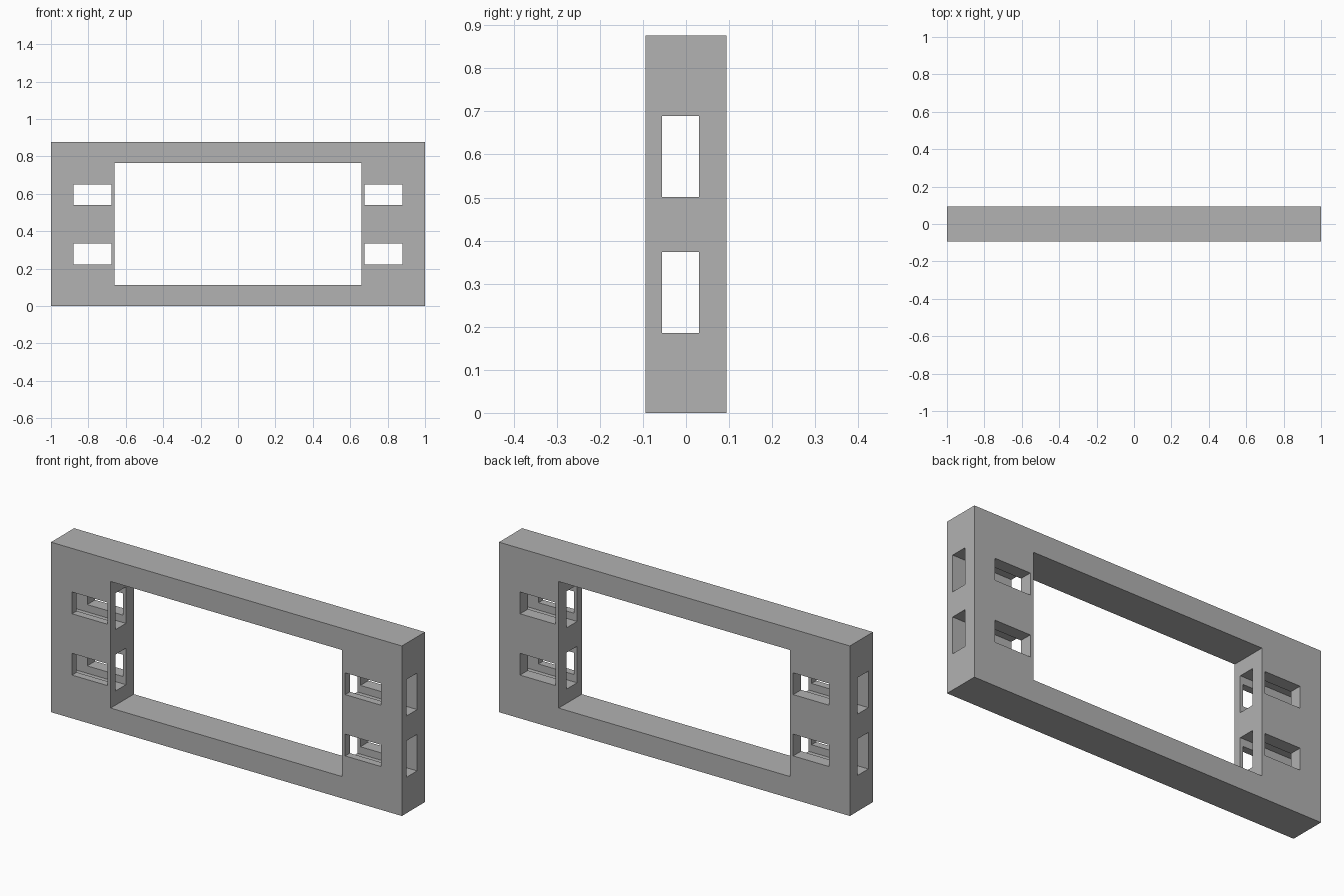
import bpy
from mathutils import Vector

old = bpy.data.objects.get("Cube")
if old:
    bpy.data.objects.remove(old, do_unlink=True)

grey = bpy.data.materials.new("plain grey")
grey.use_nodes = True
colour = (0.445, 0.445, 0.445, 1)
grey.diffuse_color = colour
grey.node_tree.nodes["Principled BSDF"].inputs["Base Color"].default_value = colour


def box(name, low, high):
    """Axis-aligned box between two corners."""
    low, high = Vector(low), Vector(high)
    bpy.ops.mesh.primitive_cube_add(size=1, location=(low + high) / 2)
    obj = bpy.context.object
    obj.name = name
    obj.scale = high - low
    bpy.ops.object.transform_apply(location=True, rotation=False, scale=True)
    obj.data.materials.append(grey)
    return obj


HEIGHT, HALF_DEPTH = 0.876, 0.094
frame = box("frame", (-1, -HALF_DEPTH, 0), (1, HALF_DEPTH, HEIGHT))

# Large central opening
cutters = [box("window_cutter", (-0.66, -0.3, 0.112), (0.66, 0.3, 0.764))]

for z in (0.279, 0.595):
    # Slot running sideways through both posts, set slightly forward
    cutters.append(box("side_slot_cutter", (-1.2, -0.056, z - 0.094), (1.2, 0.03, z + 0.094)))
    # Front-to-back slot in each post
    for side in (-1, 1):
        near, far = sorted((side * 0.677, side * 0.88))
        cutters.append(box("front_slot_cutter", (near, -0.3, z - 0.056), (far, 0.3, z + 0.056)))

# Carve the openings
bpy.context.view_layer.objects.active = frame
for cutter in cutters:
    cutter.hide_render = True
    cut = frame.modifiers.new("opening", "BOOLEAN")
    cut.operation = "DIFFERENCE"
    cut.solver = "EXACT"
    cut.object = cutter
    bpy.ops.object.modifier_apply(modifier=cut.name)
    bpy.data.objects.remove(cutter, do_unlink=True)
